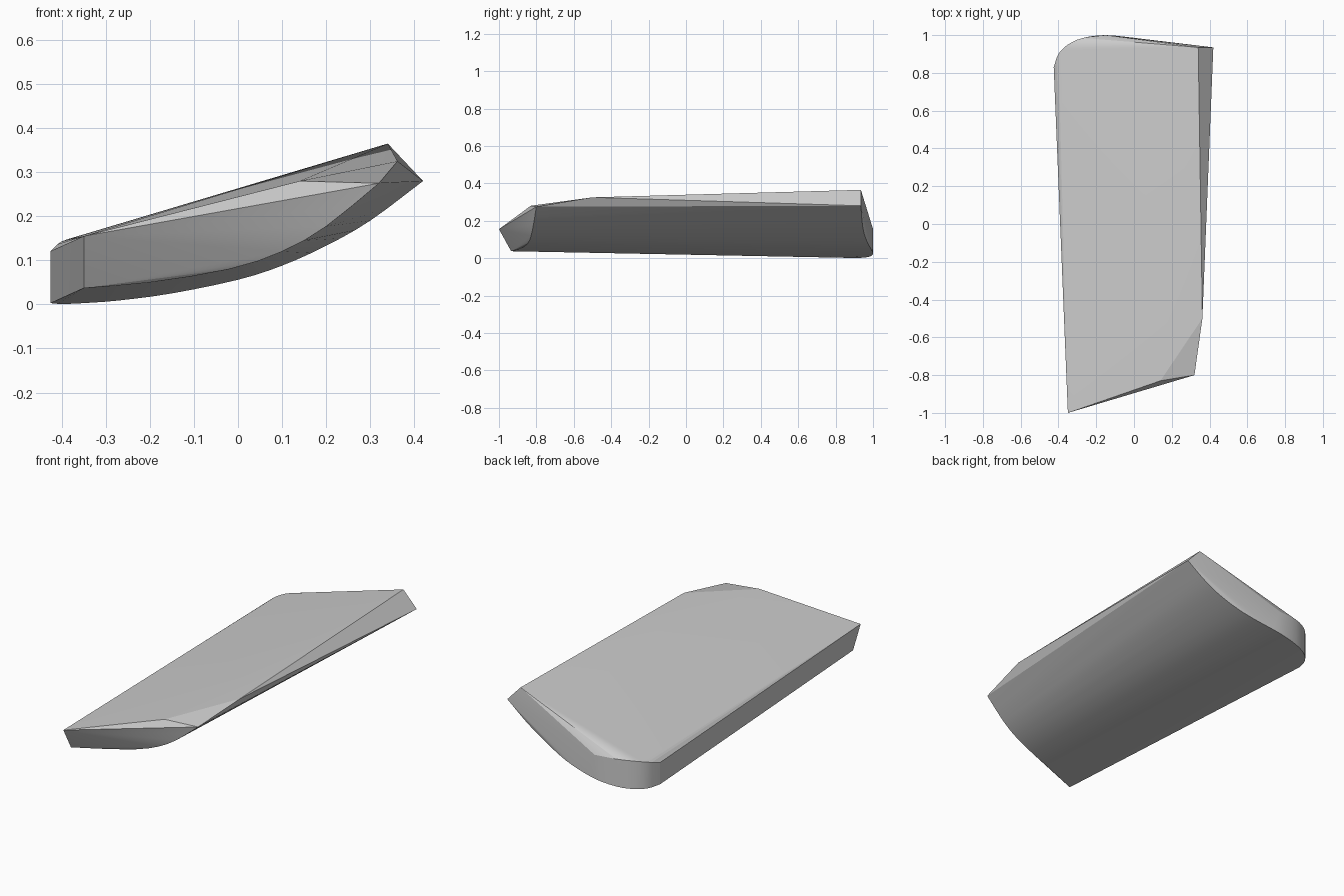
import bpy, bmesh
from mathutils import Vector

if "Cube" in bpy.data.objects:
    bpy.data.objects.remove(bpy.data.objects["Cube"])


def curve(points, steps=3):
    """Catmull-Rom sampling through the control points."""
    p = [Vector(q) for q in points]
    p = [2 * p[0] - p[1]] + p + [2 * p[-1] - p[-2]]
    out = []
    for a, b, c, d in zip(p, p[1:], p[2:], p[3:]):
        for i in range(steps):
            t = i / steps
            out.append(0.5 * (2 * b + (c - a) * t + (2 * a - 5 * b + 4 * c - d) * t**2
                              + (3 * b - a - 3 * c + d) * t**3))
    return out + [p[-2]]


# curved underside: front and back end profiles
front_low = curve([(-.35, -.935, .037), (-.2, -.885, .05), (-.02, -.845, .08),
                   (.1, -.828, .12), (.2, -.816, .177), (.32, -.80, .275)], 2)
back_low = curve([(-.425, .83, .003), (-.4, .90, .001), (-.35, .95, .003), (-.27, .985, .009),
                  (-.15, 1.0, .025), (0, .985, .056), (.1, .968, .088),
                  (.2, .952, .133), (.3, .942, .19), (.42, .935, .28)])

# rounded back-left corner of the upper side
back_high = curve([(-.425, .83, .121), (-.4, .90, .143), (-.35, .95, .155),
                   (-.27, .985, .158), (-.15, 1.0, .155)])

# bevelled outer corners of the upper side
corners = [(-.35, -1.0, .155), (.14, -.83, .28), (.362, -.5, .325), (.34, .935, .365)]

# convex plate spanning all the profiles
bm = bmesh.new()
for co in front_low + back_low + back_high + corners:
    bm.verts.new(co)
res = bmesh.ops.convex_hull(bm, input=bm.verts)
inside = {v for v in res["geom_interior"] + res["geom_unused"] if isinstance(v, bmesh.types.BMVert)}
bmesh.ops.delete(bm, geom=list(inside), context='VERTS')
bmesh.ops.recalc_face_normals(bm, faces=bm.faces)

mesh = bpy.data.meshes.new("curved_plate")
bm.to_mesh(mesh)
bm.free()
plate = bpy.data.objects.new("curved_plate", mesh)
bpy.context.collection.objects.link(plate)
bpy.context.view_layer.objects.active = plate
plate.select_set(True)
bpy.ops.object.shade_smooth_by_angle(angle=0.2)
